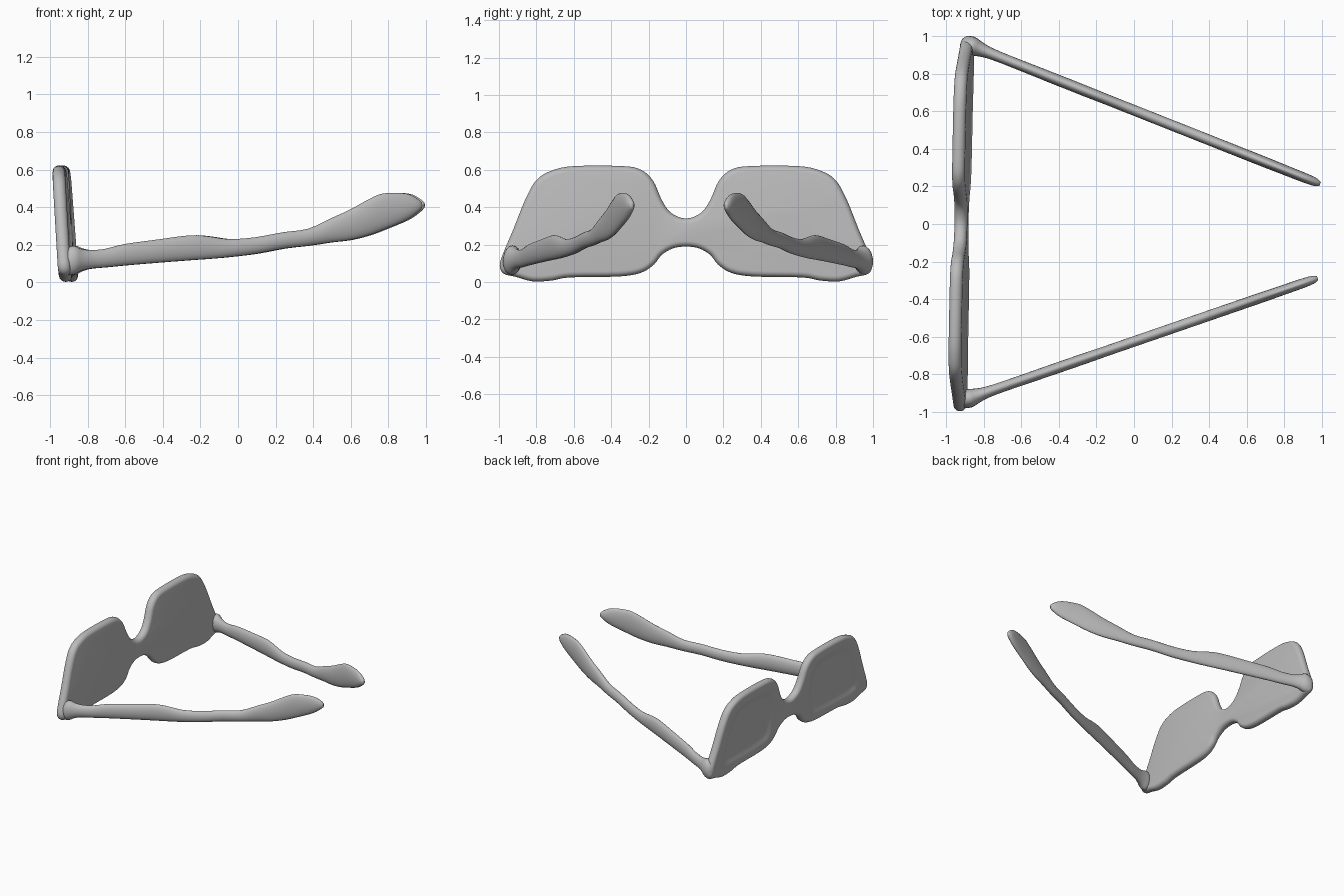
import bpy, bmesh, math
from mathutils import Vector

cube = bpy.data.objects.get("Cube")
if cube:
    bpy.data.objects.remove(cube, do_unlink=True)

grey = bpy.data.materials.new("plain grey")
grey.use_nodes = True
grey.diffuse_color = (0.5, 0.5, 0.5, 1)
bsdf = grey.node_tree.nodes["Principled BSDF"]
bsdf.inputs["Base Color"].default_value = (0.5, 0.5, 0.5, 1)
bsdf.inputs["Roughness"].default_value = 0.6


def spline(points, steps, closed=False):
    """Catmull-Rom curve through points of any dimension."""
    n, out = len(points), []
    pick = (lambda i: points[i % n]) if closed else (lambda i: points[max(0, min(n - 1, i))])
    for i in range(n if closed else n - 1):
        p = [pick(i + k) for k in (-1, 0, 1, 2)]
        for s in range(steps):
            t = s / steps
            out.append(tuple(0.5 * (2 * b + (c - a) * t + (2 * a - 5 * b + 4 * c - d) * t * t
                                    + (3 * b - a - 3 * c + d) * t ** 3) for a, b, c, d in zip(*p)))
    return out if closed else out + [tuple(points[-1])]


def inset(loop, d):
    """Move a closed counter-clockwise outline inwards by d."""
    out = []
    for i, (y, z) in enumerate(loop):
        a, b = Vector(loop[i - 1]), Vector(loop[(i + 1) % len(loop)])
        t = (b - a).normalized()
        out.append((y - t.y * d, z + t.x * d))
    return out


def loft(name, rings):
    """Skin a list of equal-length rings and cap both ends."""
    bm = bmesh.new()
    rows = [[bm.verts.new(p) for p in ring] for ring in rings]
    n = len(rows[0])
    for a, b in zip(rows, rows[1:]):
        for i in range(n):
            bm.faces.new((a[i], a[(i + 1) % n], b[(i + 1) % n], b[i]))
    bm.faces.new(rows[0][::-1])
    bm.faces.new(rows[-1])
    bmesh.ops.recalc_face_normals(bm, faces=bm.faces)
    mesh = bpy.data.meshes.new(name)
    bm.to_mesh(mesh)
    bm.free()
    mesh.materials.append(grey)
    ob = bpy.data.objects.new(name, mesh)
    bpy.context.collection.objects.link(ob)
    return ob


def activate(ob):
    bpy.ops.object.select_all(action='DESELECT')
    ob.select_set(True)
    bpy.context.view_layer.objects.active = ob


def place(y, z, depth):
    """Point on the leaning, slightly turned lens plane."""
    return (-0.90 + 0.02 * y - 0.067 * z + depth, y, z)


# Lens plate and bridge: half outline mirrored, with a rounded rim
half = [(0, 0.19), (0.07, 0.18), (0.13, 0.145), (0.17, 0.095), (0.24, 0.05), (0.36, 0.03),
        (0.62, 0.025), (0.72, 0.008), (0.82, 0.004), (0.91, 0.028), (0.975, 0.045), (0.996, 0.09),
        (0.975, 0.16), (0.92, 0.29), (0.86, 0.44), (0.80, 0.545), (0.72, 0.595), (0.6, 0.62),
        (0.34, 0.62), (0.24, 0.60), (0.175, 0.54), (0.13, 0.44), (0.08, 0.37), (0, 0.34)]
outline = spline(half + [(-y, z) for y, z in half[-2:0:-1]], 4, closed=True)
R = 0.034
rings = []
for k in range(11):
    a = math.pi * k / 10
    loop = inset(outline, 0.9 * R * (1 - math.sin(a)))
    rings.append([place(y, z, -R * math.cos(a)) for y, z in loop])
plate = loft("lens_plate", rings)

# Shallow dished recess on the outer face of each lens
dish = [(0.25, 0.14), (0.35, 0.09), (0.70, 0.08), (0.83, 0.10), (0.85, 0.19), (0.80, 0.36),
        (0.73, 0.48), (0.62, 0.54), (0.34, 0.54), (0.25, 0.47), (0.22, 0.30)]
dish = spline(dish, 4, closed=True)
for side in (1, -1):
    levels = [(-0.02, -R - 0.01), (0.0, -R), (0.02, -R + 0.005), (0.045, -R + 0.015), (0.06, -R + 0.017)]
    cutter = loft("recess_cutter", [[place(side * y, z, dep) for y, z in inset(dish, d)]
                                    for d, dep in levels])
    cutter.hide_render = True
    activate(plate)
    mod = plate.modifiers.new("recess", 'BOOLEAN')
    mod.operation, mod.solver, mod.object = 'DIFFERENCE', 'EXACT', cutter
    bpy.ops.object.modifier_apply(modifier=mod.name)
    bpy.data.objects.remove(cutter, do_unlink=True)

# Temples: elliptical sections given as x, bottom z, top z, half width
sections = [(-0.925, 0.085, 0.125, 0.012), (-0.91, 0.045, 0.17, 0.036), (-0.87, 0.04, 0.195, 0.047),
            (-0.83, 0.06, 0.18, 0.038), (-0.78, 0.073, 0.172, 0.029), (-0.70, 0.08, 0.178, 0.026),
            (-0.60, 0.09, 0.203, 0.026), (-0.42, 0.105, 0.228, 0.027), (-0.25, 0.118, 0.25, 0.027),
            (-0.15, 0.125, 0.245, 0.026), (-0.04, 0.135, 0.23, 0.026), (0.10, 0.152, 0.24, 0.026),
            (0.25, 0.18, 0.267, 0.026), (0.38, 0.195, 0.285, 0.026), (0.50, 0.213, 0.34, 0.026),
            (0.60, 0.225, 0.385, 0.026), (0.70, 0.25, 0.44, 0.026), (0.78, 0.28, 0.473, 0.025),
            (0.90, 0.33, 0.473, 0.024), (0.96, 0.37, 0.447, 0.02), (0.985, 0.395, 0.425, 0.01)]
for name, shift, y0, slope in (("left_temple", 0.005, 0.605, -0.396),
                               ("right_temple", -0.008, -0.625, 0.345)):
    rings = []
    for x, low, high, w in spline(sections, 3):
        x += shift
        y = y0 + slope * x
        rings.append([(x - slope * w * math.cos(t), y + w * math.cos(t),
                       (low + high) / 2 + (high - low) / 2 * math.sin(t))
                      for t in (math.tau * i / 20 for i in range(20))])
    activate(loft(name, rings))
    bpy.ops.object.shade_smooth_by_angle(angle=math.radians(60))

activate(plate)
bpy.ops.object.shade_smooth_by_angle(angle=math.radians(40))
